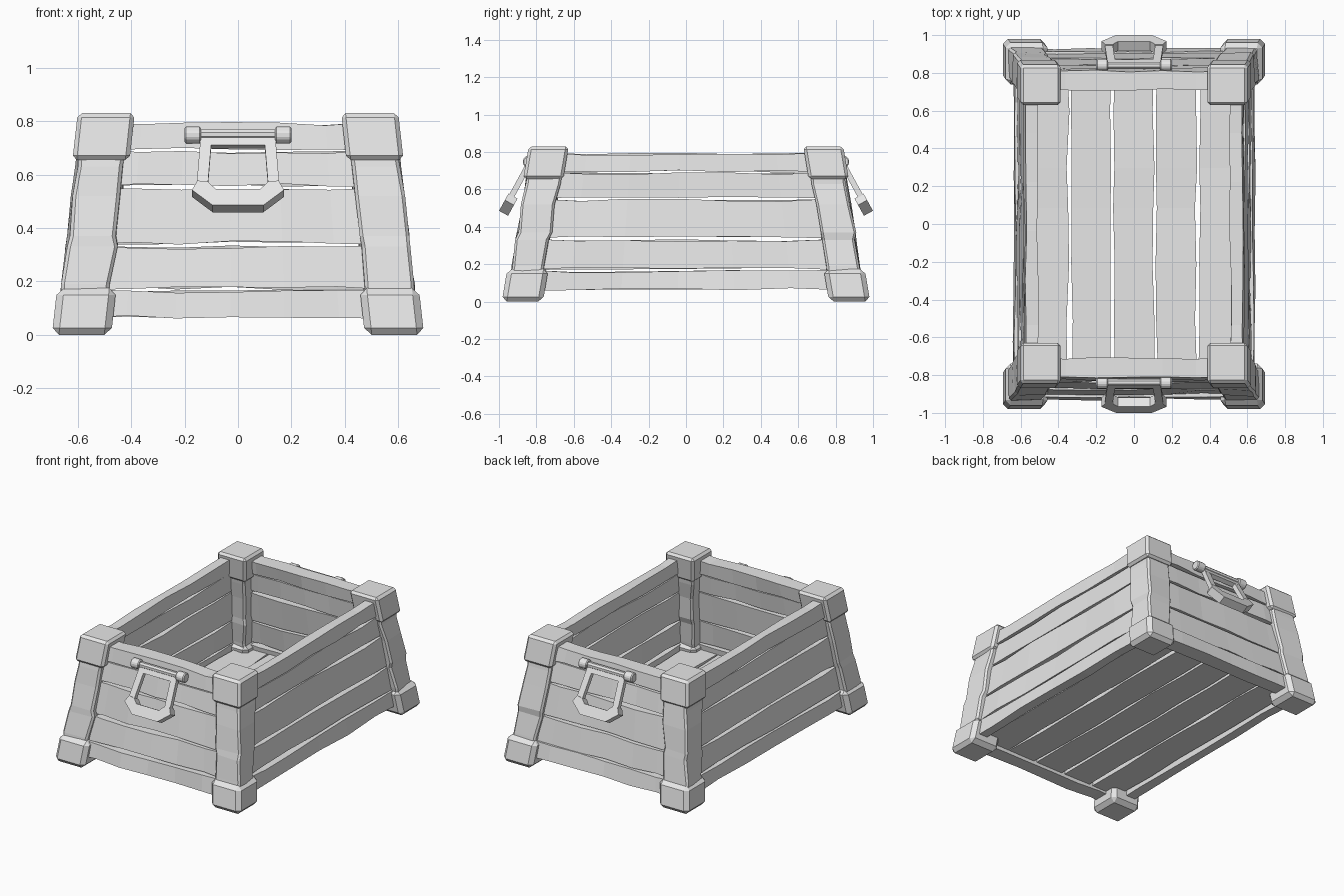
import bpy, bmesh, random
from mathutils import Matrix, Vector

random.seed(4)
if "Cube" in bpy.data.objects:
    bpy.data.objects.remove(bpy.data.objects["Cube"])

grey = bpy.data.materials.new("plain grey")
grey.use_nodes = True
grey.diffuse_color = (0.8, 0.8, 0.8, 1)
grey.node_tree.nodes["Principled BSDF"].inputs["Base Color"].default_value = (0.8, 0.8, 0.8, 1)


def finish(bm, name, bevel=0):
    bmesh.ops.recalc_face_normals(bm, faces=bm.faces)
    mesh = bpy.data.meshes.new(name)
    bm.to_mesh(mesh)
    bm.free()
    mesh.materials.append(grey)
    ob = bpy.data.objects.new(name, mesh)
    bpy.context.collection.objects.link(ob)
    if bevel:
        mod = ob.modifiers.new("chamfer", "BEVEL")
        mod.width = bevel
        mod.segments = 1
        mod.limit_method = "ANGLE"
    return ob


def loft(name, sections, bevel=0):
    """Skin a row of equal-sized cross-sections and cap both ends."""
    bm = bmesh.new()
    rings = [[bm.verts.new(p) for p in s] for s in sections]
    n = len(rings[0])
    for a, b in zip(rings, rings[1:]):
        for i in range(n):
            bm.faces.new((a[i], a[(i + 1) % n], b[(i + 1) % n], b[i]))
    bm.faces.new(rings[0])
    bm.faces.new(rings[-1])
    return finish(bm, name, bevel)


def rnd(a):
    return random.uniform(-a, a)


# Tapered post limits: outer and inner faces at height z
def post_x(z):
    return 0.677 - 0.113 * z, 0.495 - 0.11 * z


def post_y(z):
    return 0.965 - 0.17 * z, 0.785 - 0.17 * z


def corner_section(z, sx, sy, pad, wear=0):
    (xo, xi), (yo, yi) = post_x(z), post_y(z)
    xo, yo, xi, yi = xo + pad, yo + pad, xi - pad, yi - pad
    return [(sx * (x + rnd(wear)), sy * (y + rnd(wear)), z)
            for x, y in ((xo, yo), (xi, yo), (xi, yi), (xo, yi))]


# Corner posts with a block at the foot and the head
for sx, side in ((1, "left"), (-1, "right")):
    for sy, end in ((-1, "front"), (1, "back")):
        tag = f"{end}_{side}"
        heights = (0.1, 0.19, 0.33, 0.37, 0.52, 0.63, 0.75)
        loft(f"{tag}_post", [corner_section(z, sx, sy, 0, 0.009) for z in heights], 0.012)
        loft(f"{tag}_foot_block", [corner_section(z, sx, sy, 0.02) for z in (0, 0.175)], 0.026)
        loft(f"{tag}_head_block", [corner_section(z, sx, sy, 0.017) for z in (0.655, 0.83)], 0.016)


# Wall boards: rails at top and bottom, thinner rough planks between
def wall_board(name, along_y, sign, z0, z1, thick, inset, wear):
    steps = (-1, -0.72, -0.4, -0.05, 0.3, 0.65, 1)
    sections = []
    for t in steps:
        edge = wear if abs(t) < 1 else 0
        ring = []
        za, zb = z0 + random.uniform(0, edge), z1 - random.uniform(0, edge)
        for z, depth in ((za, 0), (zb, 0), (zb, thick), (za, thick)):
            if along_y:
                reach, out = 0.875 - 0.17 * z, 0.645 - 0.09 * z
            else:
                reach, out = 0.59 - 0.11 * z, 0.94 - 0.165 * z
            out = sign * (out - inset - depth + rnd(edge * 0.4))
            ring.append((out, t * reach, z) if along_y else (t * reach, out, z))
        sections.append(ring)
    loft(name, sections)


boards = (("bottom_rail", 0.06, 0.17, True), ("lower_plank", 0.168, 0.335, False),
          ("middle_plank", 0.338, 0.55, False), ("upper_plank", 0.553, 0.692, False),
          ("top_rail", 0.69, 0.797, True))
for wall, along_y, sign in (("left", True, 1), ("right", True, -1),
                            ("front", False, -1), ("back", False, 1)):
    for part, z0, z1, rail in boards:
        thick = (0.065 if along_y else 0.1) if rail else (0.05 if along_y else 0.075)
        wall_board(f"{wall}_{part}", along_y, sign, z0, z1, thick,
                   0 if rail else 0.01, 0.014)

# Floor planks running front to back
for i in range(5):
    x0 = -0.565 + i * 0.226
    sections = []
    for t in (-1, -0.6, -0.25, 0.1, 0.35, 0.7, 1):
        a, b = x0 + random.uniform(0, 0.016), x0 + 0.224 - random.uniform(0, 0.016)
        y = t * 0.85
        sections.append([(a, y, 0.085), (b, y, 0.085),
                         (b, y, 0.13 + rnd(0.006)), (a, y, 0.13 + rnd(0.006))])
    loft(f"floor_plank_{i + 1}", sections)


# Handles: x across, v measured down the tilted loop
def tilted_plate(name, sign, outline, front, back, bevel=0):
    def place(x, v, n):
        return (x, sign * (0.858 + 0.48 * v - 0.88 * n), 0.745 - 0.88 * v - 0.48 * n)
    loft(name, [[place(x, v, n) for x, v in outline] for n in (front, back)], bevel)


def mirrored(half):
    return half + [(-x, v) for x, v in reversed(half)]


def rod(name, x0, x1, radius, y, z, bevel=0):
    bm = bmesh.new()
    place = Matrix.Translation(Vector(((x0 + x1) / 2, y, z))) @ Matrix.Rotation(1.5708, 4, "Y")
    bmesh.ops.create_cone(bm, cap_ends=True, segments=8, radius1=radius, radius2=radius,
                          depth=abs(x1 - x0), matrix=place @ Matrix.Rotation(0.3927, 4, "Z"))
    finish(bm, name, bevel)


grip = mirrored([(0.085, 0.225), (0.112, 0.195), (0.152, 0.19), (0.172, 0.23), (0.095, 0.295)])
cross = mirrored([(0.14, 0), (0.137, 0.035)])
for sign, end in ((-1, "front"), (1, "back")):
    rod(f"{end}_handle_bar", -0.19, 0.19, 0.02, sign * 0.84, 0.75)
    tilted_plate(f"{end}_handle_grip", sign, grip, 0, 0.055)
    tilted_plate(f"{end}_handle_crosspiece", sign, cross, 0.005, 0.035)
    for s, side in ((1, "left"), (-1, "right")):
        rod(f"{end}_{side}_handle_knob", s * 0.138, s * 0.2, 0.034, sign * 0.84, 0.748, 0.006)
        arm = [(s * x, v) for x, v in ((0.14, 0), (0.098, 0), (0.113, 0.205), (0.155, 0.205))]
        tilted_plate(f"{end}_{side}_handle_arm", sign, arm, 0.006, 0.036)
